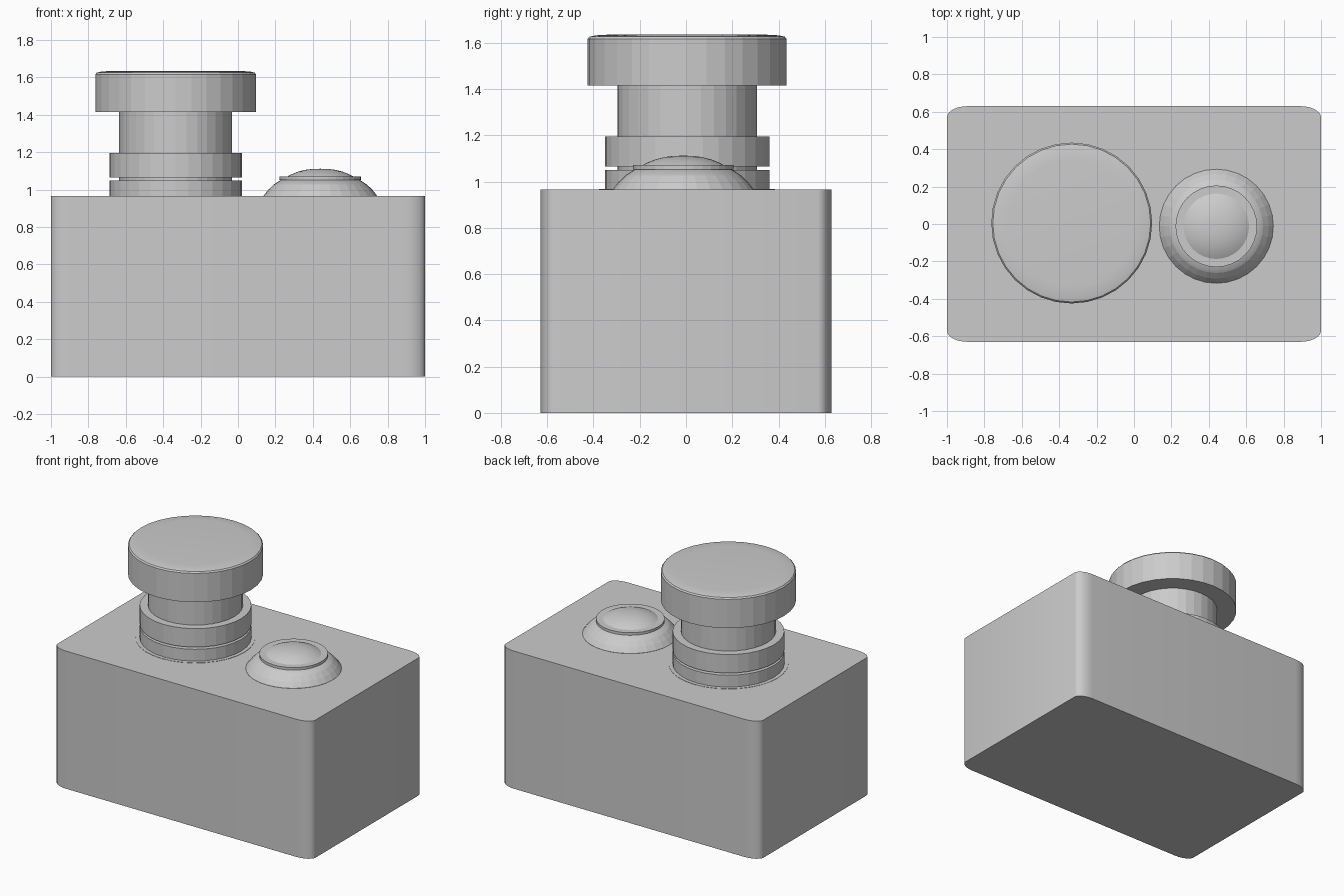
import bpy, bmesh, math

if "Cube" in bpy.data.objects:
    bpy.data.objects.remove(bpy.data.objects["Cube"])

BOX_TOP = 0.965


def finish(name, bm, smooth=lambda f: False):
    bmesh.ops.recalc_face_normals(bm, faces=bm.faces)
    bm.normal_update()
    for f in bm.faces:
        f.smooth = smooth(f)
    mesh = bpy.data.meshes.new(name)
    bm.to_mesh(mesh)
    bm.free()
    ob = bpy.data.objects.new(name, mesh)
    bpy.context.collection.objects.link(ob)
    return ob


def lathe(name, cx, cy, profile, sides=32):
    """Revolve (radius, z) points; radius 0 ends close to a point."""
    bm = bmesh.new()
    rings = []
    for r, z in profile:
        if r == 0:
            rings.append([bm.verts.new((cx, cy, z))] * sides)
        else:
            rings.append([bm.verts.new((cx + r * math.cos(2 * math.pi * i / sides),
                                        cy + r * math.sin(2 * math.pi * i / sides), z))
                          for i in range(sides)])
    for a, b in zip(rings, rings[1:]):
        for i in range(sides):
            j = (i + 1) % sides
            bm.faces.new(list(dict.fromkeys((a[i], a[j], b[j], b[i]))))
    # only the gently sloped upper faces are smooth, the walls stay faceted
    return finish(name, bm, lambda f: f.normal.z > 0.75)


# Housing: block with elliptical vertical corners
bm = bmesh.new()
rx, ry, steps = 0.11, 0.06, 6
outline = []
for q, (sx, sy) in enumerate([(1, 1), (-1, 1), (-1, -1), (1, -1)]):
    for k in range(steps + 1):
        a = math.pi / 2 * (q + k / steps)
        outline.append((sx * (1 - rx) + rx * math.cos(a),
                        sy * (0.63 - ry) + ry * math.sin(a)))
base = bm.faces.new([bm.verts.new((x, y, 0)) for x, y in outline])
ext = bmesh.ops.extrude_face_region(bm, geom=[base], use_keep_orig=True)
bmesh.ops.translate(bm, vec=(0, 0, BOX_TOP),
                    verts=[v for v in ext["geom"] if isinstance(v, bmesh.types.BMVert)])
housing = finish("housing", bm, lambda f: abs(f.normal.z) < 0.5)
for e in housing.data.edges:
    z0, z1 = (housing.data.vertices[v].co.z for v in e.vertices)
    e.use_edge_sharp = abs(z0 - z1) < 0.01

# Mushroom button: washer, two collars, stem and rounded cap
bx, by = -0.333, 0.005
lathe("washer", bx, by, [(0, 0.95), (0.38, 0.95), (0.38, 0.967), (0, 0.97)])
lathe("lower_collar", bx, by, [(0, 0.95), (0.355, 0.95), (0.355, 1.05), (0, 1.05)])
lathe("upper_collar", bx, by, [(0, 1.065), (0.355, 1.065), (0.355, 1.195), (0, 1.195)])
lathe("stem", bx, by, [(0, 1.0), (0.302, 1.0), (0.302, 1.43), (0, 1.43)])
lathe("button_cap", bx, by, [(0, 1.415), (0.43, 1.415), (0.43, 1.617), (0.422, 1.626),
                             (0.395, 1.632), (0.34, 1.635), (0, 1.635)])

# Indicator: flared base, rim and shallow dome
ix, iy = 0.44, -0.012
lathe("indicator_base", ix, iy, [(0, 0.95), (0.305, 0.95), (0.305, 0.966), (0.28, 0.998),
                                 (0.25, 1.027), (0.205, 1.056), (0, 1.056)])
lathe("indicator_rim", ix, iy, [(0, 1.053), (0.218, 1.053), (0.218, 1.071), (0, 1.071)])
lathe("indicator_dome", ix, iy, [(0, 1.06), (0.175, 1.06), (0.175, 1.071), (0.155, 1.082),
                                 (0.12, 1.096), (0.08, 1.106), (0.04, 1.111), (0, 1.112)])
